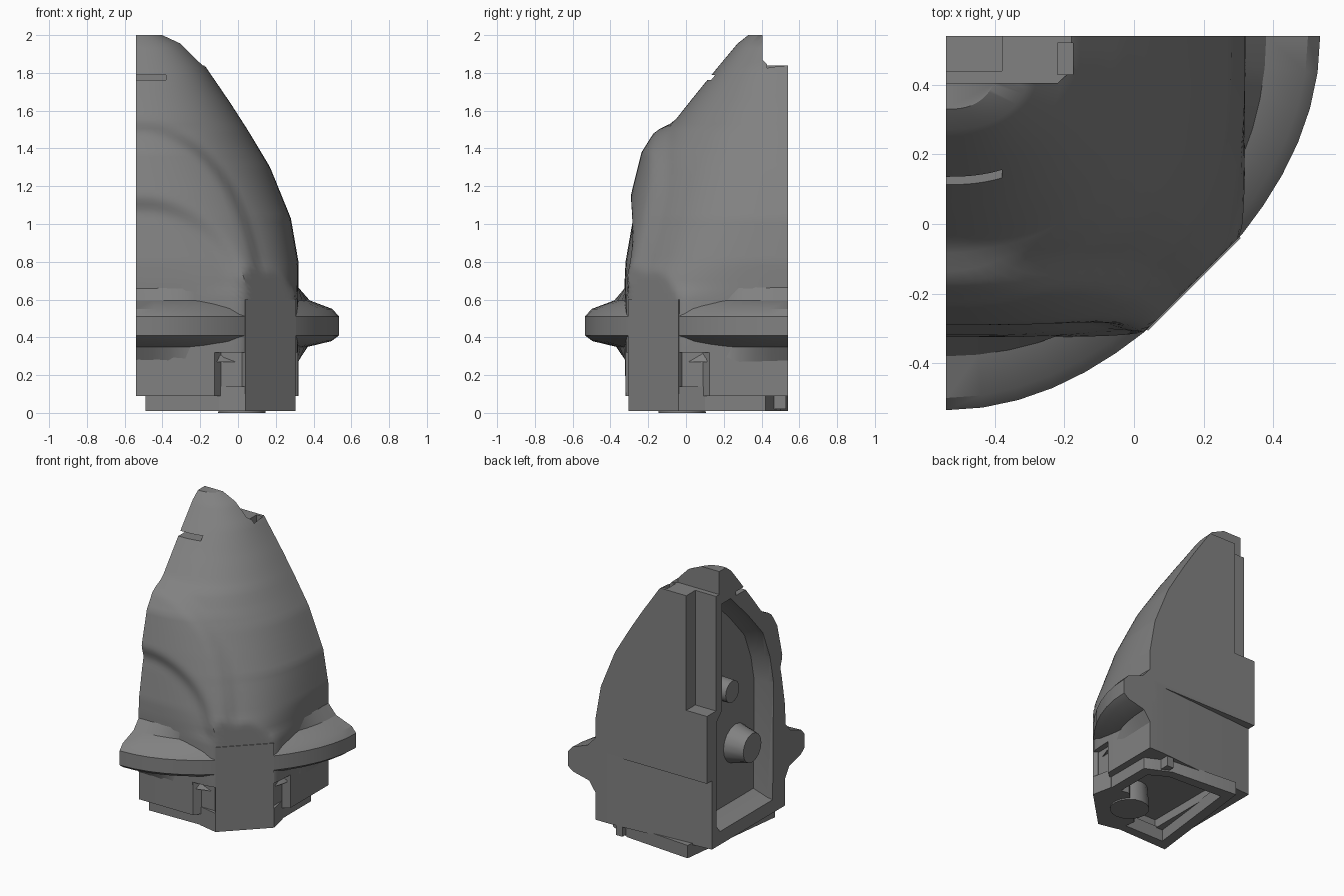
import bpy, bmesh
from math import sin, cos, pi, radians
from mathutils import Vector

if "Cube" in bpy.data.objects:
    bpy.data.objects.remove(bpy.data.objects["Cube"])

CX, CY = -0.54, 0.54      # corner where the two flat cut faces meet
DIAG = 1.42               # flat diagonal across the outer corner
SIDE = [(0, .32), (.6, .32), (.8, .32), (1.03, .28), (1.3, .17), (1.5, .05),
        (1.64, -.04), (1.83, -.17), (1.96, -.29), (2, -.38)]
FRONT = [(0, -.32), (.6, -.325), (.8, -.315), (1, -.28), (1.16, -.245), (1.38, -.19),
         (1.5, -.115), (1.54, -.065), (1.66, .03), (1.82, .16), (1.97, .285), (2, .33)]
POWER = [(0, 6), (.6, 6), (.67, 4.2), (.8, 3.3), (1.0, 2.8), (1.4, 2.3), (1.7, 2.3), (2, 2.6)]

grey = bpy.data.materials.new('dark_grey')
grey.diffuse_color = (.22, .22, .22, 1)
grey.use_nodes = True
grey.node_tree.nodes["Principled BSDF"].inputs["Base Color"].default_value = grey.diffuse_color


def lerp(table, z):
    for (z0, v0), (z1, v1) in zip(table, table[1:]):
        if z <= z1:
            return v0 + (v1 - v0) * (z - z0) / (z1 - z0)
    return table[-1][1]


def step(a, b, v):
    t = max(0, min(1, (v - a) / (b - a)))
    return t * t * (3 - 2 * t)


def make(name, verts, faces):
    me = bpy.data.meshes.new(name)
    me.from_pydata(verts, [], faces)
    me.materials.append(grey)
    bm = bmesh.new()
    bm.from_mesh(me)
    bmesh.ops.remove_doubles(bm, verts=bm.verts, dist=1e-5)
    bmesh.ops.recalc_face_normals(bm, faces=bm.faces)
    bm.to_mesh(me)
    bm.free()
    ob = bpy.data.objects.new(name, me)
    bpy.context.collection.objects.link(ob)
    return ob


def loft(name, loops):
    n = len(loops[0])
    faces = [[i * n + j, i * n + (j + 1) % n, (i + 1) * n + (j + 1) % n, (i + 1) * n + j]
             for i in range(len(loops) - 1) for j in range(n)]
    faces += [list(range(n)), [(len(loops) - 1) * n + j for j in range(n)]]
    return make(name, [p for l in loops for p in l], faces)


def prism(name, pts, z0, z1):
    return loft(name, [[(x, y, z) for x, y in pts] for z in (z0, z1)])


def box(name, x0, x1, y0, y1, z0, z1):
    return prism(name, [(x0, y0), (x1, y0), (x1, y1), (x0, y1)], z0, z1)


def peg(name, base, axis, length, r0, r1, n=16):
    # round peg along x or z
    loops = []
    for d, r in ((0, r0), (length, r1)):
        ring = []
        for k in range(n):
            u, v = r * cos(2 * pi * k / n), r * sin(2 * pi * k / n)
            off = (d, u, v) if axis == 'x' else (u, v, d)
            ring.append(Vector(base) + Vector(off))
        loops.append(ring)
    return loft(name, loops)


def cut(ob, cutter):
    m = ob.modifiers.new('cut', 'BOOLEAN')
    m.operation, m.object, m.solver = 'DIFFERENCE', cutter, 'EXACT'
    bpy.context.view_layer.objects.active = ob
    bpy.ops.object.modifier_apply(modifier=m.name)
    bpy.data.objects.remove(cutter)


# Domed shell: quarter sections lofted upward, with a hood and an arched recess at the front
def section(z, n=30):
    a, b, p = lerp(SIDE, z) - CX, CY - lerp(FRONT, z), lerp(POWER, z)
    pts = [(CX, CY, z)]
    for k in range(n + 1):
        t = pi / 2 * k / n
        X, Y = a * max(0, cos(t)) ** (2 / p), b * max(0, sin(t)) ** (2 / p)
        if k == n:
            X = 0
        if z > .6:
            w = step(radians(30), radians(60), t)
            hood = ((X / .66) ** 2 + ((z - .6) / .93) ** 2) ** .5
            arch = ((X / .57) ** 2 + ((z - .6) / .53) ** 2) ** .5
            Y += w * step(.6, .72, z) * (.045 * (1 - step(.94, 1.02, hood))
                                         - .04 * (1 - step(.86, 1.06, arch)))
        s = min(1, DIAG / (X + Y))
        pts.append((CX + X * s, CY - Y * s, z))
    return pts


levels = [.09, .35, .6] + [.63 + .025 * i for i in range(54)] + [2.0]
shell = loft('domed_shell', [section(z) for z in levels])

# Notches, slot and corner channel at the top and back
cut(shell, prism('c', [(-.7, .405), (-.22, .405), (-.18, .44), (-.16, .7), (-.7, .7)], 1.84, 2.2))
cut(shell, box('c', -.7, -.38, .44, .7, 1.04, 2.1))
cut(shell, box('c', -.22, -.175, .43, .52, 1.78, 2.1))
cut(shell, box('c', -.7, -.38, -.1, .22, 1.762, 1.79))
# Lower panel of the back face, slanting inward toward the corner
cut(shell, prism('c', [(.22, .541), (-.54, .485), (-.7, .475), (-.7, .7), (.22, .7)], 0, .57))

# Set-back strips on both sides of the corner post
strip = [(-.125, -.4), (-.125, -.32), (-.09, -.275), (.06, -.275), (.06, -.4)]
cut(shell, prism('c', strip, 0, .32))
cut(shell, prism('c', [(-y, -x) for x, y in strip], 0, .32))

# Chamfered pocket in the left face
outline = [(.40, .17), (-.19, .17), (-.2, 1.0), (-.16, 1.2), (-.08, 1.4), (.08, 1.58),
           (.28, 1.78), (.38, 1.78), (.38, 1.02), (.44, .96), (.44, .22)]
mid = Vector((.13, .85))
pocket = []
for x, s in ((-.6, 1), (-.5, .97), (-.41, .9)):
    pocket.append([(x, *(mid + (Vector(p) - mid) * s)) for p in outline])
cut(shell, loft('c', pocket))

# Underside hollow
cut(shell, prism('c', [(-.36, .40), (.22, .40), (.22, -.02), (-.02, -.22), (-.36, -.22)], 0, .15))

# Locating pegs in the pocket
peg('large_peg', (-.54, .04, .63), 'x', .18, .10, .145)
peg('small_peg', (-.52, .23, 1.09), 'x', .16, .075, .08)

# Flared skirt ring, clipped flat at the corner
PROFILE = [(.80, .66), (.85, .675), (.92, .595), (1.04, .55), (1.075, .51), (1.075, .41),
           (1.035, .38), (.91, .35), (.855, .27), (.80, .28)]
loops = []
SEGS = 16
for k in range(SEGS + 1):
    t = pi / 2 * k / SEGS
    bulge = sin(2 * t) ** 2
    loop = []
    for r, z in PROFILE:
        r = r + (bulge * .14 if .81 < r < .9 else -bulge * .06 * (r > 1))
        c, s = cos(t) if k < SEGS else 0, sin(t)
        r = min(r, (DIAG + .002) / (c + s))
        loop.append((CX + r * c, CY - r * s, z))
    loops.append(loop)
loft('skirt_ring', loops)

# Corner post down to the floor
prism('corner_post', [(.04, -.305), (.305, -.04), (.275, .1), (.14, .12), (-.12, -.14), (-.1, -.275)],
      .01, .14)
prism('post_front', [(.04, -.307), (.307, -.04), (.28, -.02), (.22, -.02), (.02, -.22), (.02, -.28)],
      .1, .6)

# Plinth rim under the base
rim = prism('plinth_rim', [(-.39, .54), (.1, .50), (.27, .42), (.27, .06), (-.08, -.27), (-.49, -.28)],
            .01, .1)
cut(rim, prism('c', [(-.33, .46), (.08, .44), (.2, .37), (.2, .09), (-.11, -.21), (-.41, -.21)],
               -.1, .2))

# Round foot and small locating fin
peg('round_foot', (.02, -.02, 0), 'z', .2, .125, .11)
box('locating_fin', .12, .17, .40, .53, .02, .2)

# Smooth curved surfaces, sharp edges kept
for ob in bpy.context.scene.objects:
    ob.select_set(True)
bpy.context.view_layer.objects.active = shell
bpy.ops.object.shade_smooth_by_angle(angle=radians(28))
